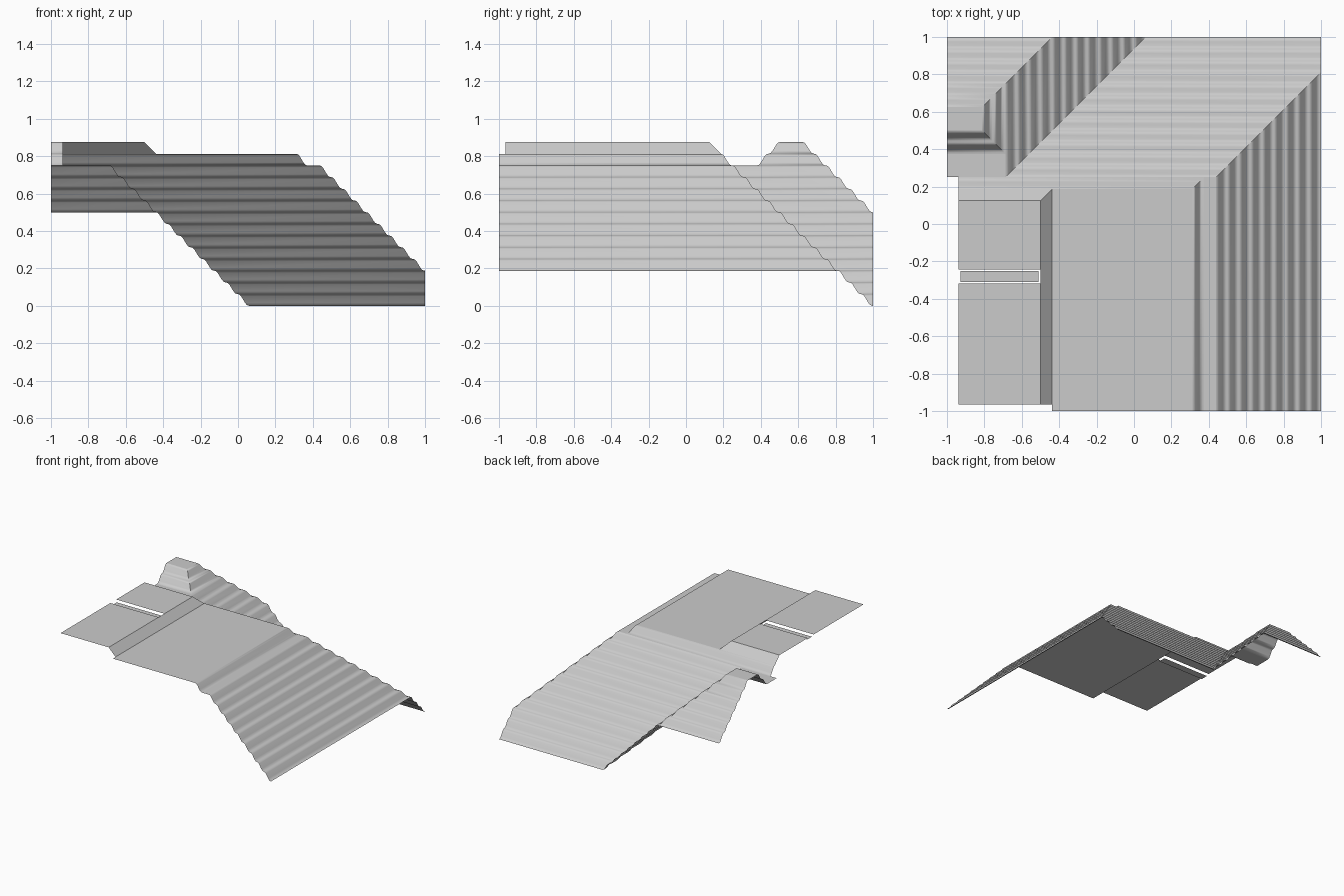
import bpy, bmesh, math

if "Cube" in bpy.data.objects:
    bpy.data.objects.remove(bpy.data.objects["Cube"])

grey = bpy.data.materials.new("light grey")
grey.diffuse_color = (0.6, 0.6, 0.6, 1)
grey.use_nodes = True
grey.node_tree.nodes["Principled BSDF"].inputs["Base Color"].default_value = grey.diffuse_color

U = 0.0625                                   # one course: run and drop
# rounded riser of a single course, as (run, drop) fractions
RISER = [(0, 0), (0.12, 0.04), (0.25, 0.16), (0.6, 0.74), (0.75, 0.92), (0.88, 0.98), (1, 1)]


def finish(name, bm, smooth=True):
    bmesh.ops.remove_doubles(bm, verts=bm.verts, dist=1e-5)
    bmesh.ops.dissolve_degenerate(bm, edges=bm.edges, dist=1e-5)
    bm.normal_update()
    for f in bm.faces:                       # sheets face upward
        if f.normal.z < 0:
            f.normal_flip()
    me = bpy.data.meshes.new(name)
    bm.to_mesh(me)
    bm.free()
    ob = bpy.data.objects.new(name, me)
    bpy.context.collection.objects.link(ob)
    me.materials.append(grey)
    if smooth:
        bpy.ops.object.select_all(action='DESELECT')
        ob.select_set(True)
        bpy.context.view_layer.objects.active = ob
        bpy.ops.object.shade_smooth_by_angle(angle=math.radians(40))


def loft(name, rows, smooth=True):
    """Skin consecutive rows of equally many points."""
    bm = bmesh.new()
    vs = [[bm.verts.new(p) for p in r] for r in rows]
    for a, b in zip(vs, vs[1:]):
        for i in range(len(a) - 1):
            bm.faces.new((a[i], a[i + 1], b[i + 1], b[i]))
    finish(name, bm, smooth)


def plate(name, x0, x1, y0, y1, z):
    loft(name, [[(x0, y0, z), (x1, y0, z)], [(x0, y1, z), (x1, y1, z)]], False)


def courses(n):
    """(run, drop) of n stacked risers."""
    out = [(0, 0)]
    for k in range(n):
        out += [((k + a) * U, (k + b) * U) for a, b in RISER[1:]]
    return out


# flat decks
plate("main_deck", -0.4375, 0.3125, -1, 0.1875, 0.8125)
plate("upper_deck_front", -0.9375, -0.5, -0.965, -0.318, 0.875)
plate("upper_deck_back", -0.9375, -0.5, -0.242, 0.125, 0.875)
plate("deck_strip", -0.927, -0.51, -0.31, -0.25, 0.857)
plate("side_deck", -1, -0.6875, 0.25, 0.375, 0.75)

# bevelled drop from the upper deck, front edge and back edge
loft("upper_deck_side", [[(-0.5, -0.965, 0.875), (-0.5, 0.125, 0.875)],
                         [(-0.4375, -0.965, 0.8125), (-0.4375, 0.1875, 0.8125)]], False)
loft("upper_deck_back_slope", [[(-0.5, 0.125, 0.875), (-0.9375, 0.125, 0.875)],
                               [(-0.4375, 0.1875, 0.8125), (-0.9375, 0.1875, 0.8125)]], False)

# first course around the main deck
loft("first_course", [[(0.3125 + a, -1, 0.8125 - b), (0.3125 + a, 0.1875 + a, 0.8125 - b),
                       (-0.9375, 0.1875 + a, 0.8125 - b)] for a, b in courses(1)])
plate("step_ledge", 0.375, 0.4375, -1, 0.25, 0.75)

# hipped main roof: right slope and back slope, cut off at the valley
loft("main_right_slope", [[(0.4375 + a, -1, 0.75 - b), (0.4375 + a, 0.25 + a, 0.75 - b)]
                          for a, b in courses(9)])
loft("main_back_slope", [[(min(0.4375 + a, 1), 0.25 + a, 0.75 - b),
                          (-0.6875 + a, 0.25 + a, 0.75 - b)] for a, b in courses(12)])

# raised side ridge: cap, front, right and back faces wrap around it
plate("ridge_cap", -1, -0.8125, 0.5, 0.625, 0.875)
loft("ridge_upper_courses",
     [[(-1, 0.5 - a, 0.875 - b), (-0.8125 + a, 0.5 - a, 0.875 - b),
       (-0.8125 + a, 0.625 + a, 0.875 - b), (-1, 0.625 + a, 0.875 - b)] for a, b in courses(2)])
loft("ridge_right_slope",
     [[(-0.6875 + a, 0.25 + a, 0.75 - b), (-0.6875 + a, min(0.75 + a, 1), 0.75 - b)]
      for a, b in courses(12)])
loft("ridge_back_slope", [[(-0.6875 + a, 0.75 + a, 0.75 - b), (-1, 0.75 + a, 0.75 - b)]
                          for a, b in courses(4)])
